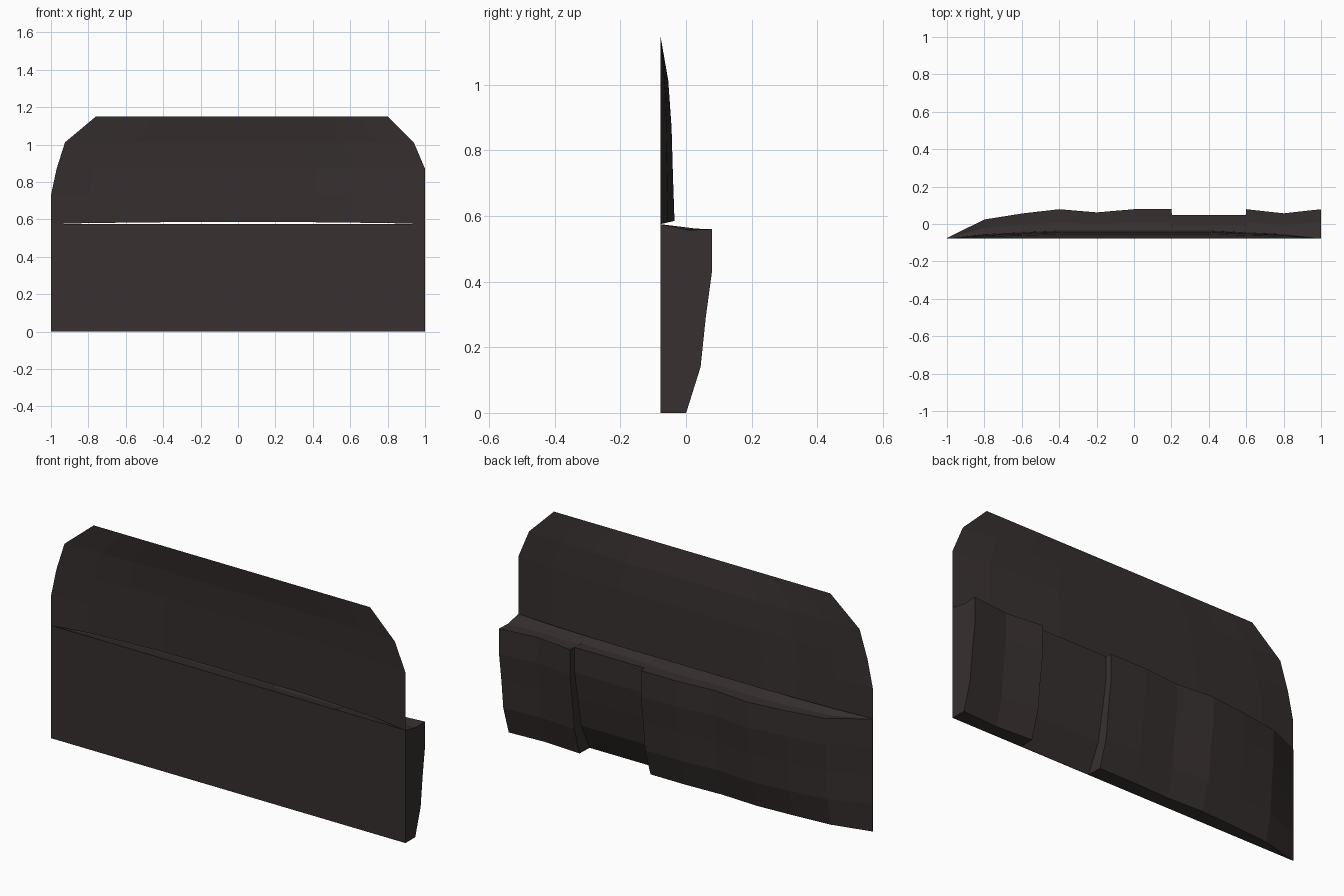
import bpy, bmesh

if "Cube" in bpy.data.objects:
    bpy.data.objects.remove(bpy.data.objects["Cube"])

FRONT = -0.078

paint = bpy.data.materials.new("dark brown grey")
paint.diffuse_color = (0.038, 0.029, 0.029, 1)
paint.use_nodes = True
paint.node_tree.nodes["Principled BSDF"].inputs["Base Color"].default_value = paint.diffuse_color


def make_object(name, bm):
    mesh = bpy.data.meshes.new(name)
    bm.to_mesh(mesh)
    bm.free()
    mesh.materials.append(paint)
    ob = bpy.data.objects.new(name, mesh)
    bpy.context.collection.objects.link(ob)
    return ob


def skin(bm, columns, closed):
    """Join neighbouring columns of points with quads."""
    rows = [[bm.verts.new(p) for p in c] for c in columns]
    n = len(rows[0])
    for a, b in zip(rows, rows[1:]):
        for i in range(n if closed else n - 1):
            j = (i + 1) % n
            bm.faces.new((a[i], b[i], b[j], a[j]))
    return rows


# Lower panel: flat front, bulging back with a recessed bay
levels = [0, 0.14, 0.29, 0.43, 0.56]
bulge = [0.5, 0.78, 0.88, 1, 1]
bay = [0.002, 0.07, 0.098, 0.122, 0.125]
stations = [(-1, 0.003), (-0.8, 0.102), (-0.6, 0.134), (-0.4, 0.157),
            (-0.2, 0.14), (0, 0.157), (0.2, 0.157), (0.203, None),
            (0.4, None), (0.597, None), (0.6, 0.157), (0.8, 0.135), (1, 0.157)]
columns = []
for x, depth in stations:
    d = bay if depth is None else [depth * b for b in bulge]
    top = 0.575 - 0.015 * min(1, d[-1] / 0.12)
    section = [(x, FRONT, 0)]
    section += [(x, FRONT + k, z) for k, z in zip(d, levels[:-1] + [top])]
    section += [(x, FRONT + d[-1] * 0.55, top - 0.003), (x, FRONT, 0.575)]
    columns.append(section)
bm = bmesh.new()
rings = skin(bm, columns, True)
bm.faces.new(rings[0])
bm.faces.new(rings[-1])
bmesh.ops.recalc_face_normals(bm, faces=bm.faces)
make_object("lower_panel", bm)

# Upper panel: thin curved sheet with clipped top corners
rows_up = [  # height, left end, right end, bulge
    (0.585, -1, 1, 0.043), (0.73, -1, 1, 0.038), (0.87, -0.97, 1, 0.034),
    (1.012, -0.925, 0.94, 0.024), (1.15, -0.76, 0.8, 0)]
across = [(0, 0), (0.1, 0.55), (0.2, 0.78), (0.3, 1), (0.5, 1),
          (0.7, 1), (0.8, 0.78), (0.9, 0.55), (1, 0)]
bm = bmesh.new()
columns = []
for u, k in across:
    columns.append([(l + (r - l) * u, FRONT + k * b,
                     z - (0.01 * (1 - k) if z < 0.6 else 0))
                    for z, l, r, b in rows_up])
skin(bm, columns, False)
bmesh.ops.recalc_face_normals(bm, faces=bm.faces)
if sum(f.normal.y for f in bm.faces) < 0:
    bmesh.ops.reverse_faces(bm, faces=bm.faces)
make_object("upper_panel", bm)
